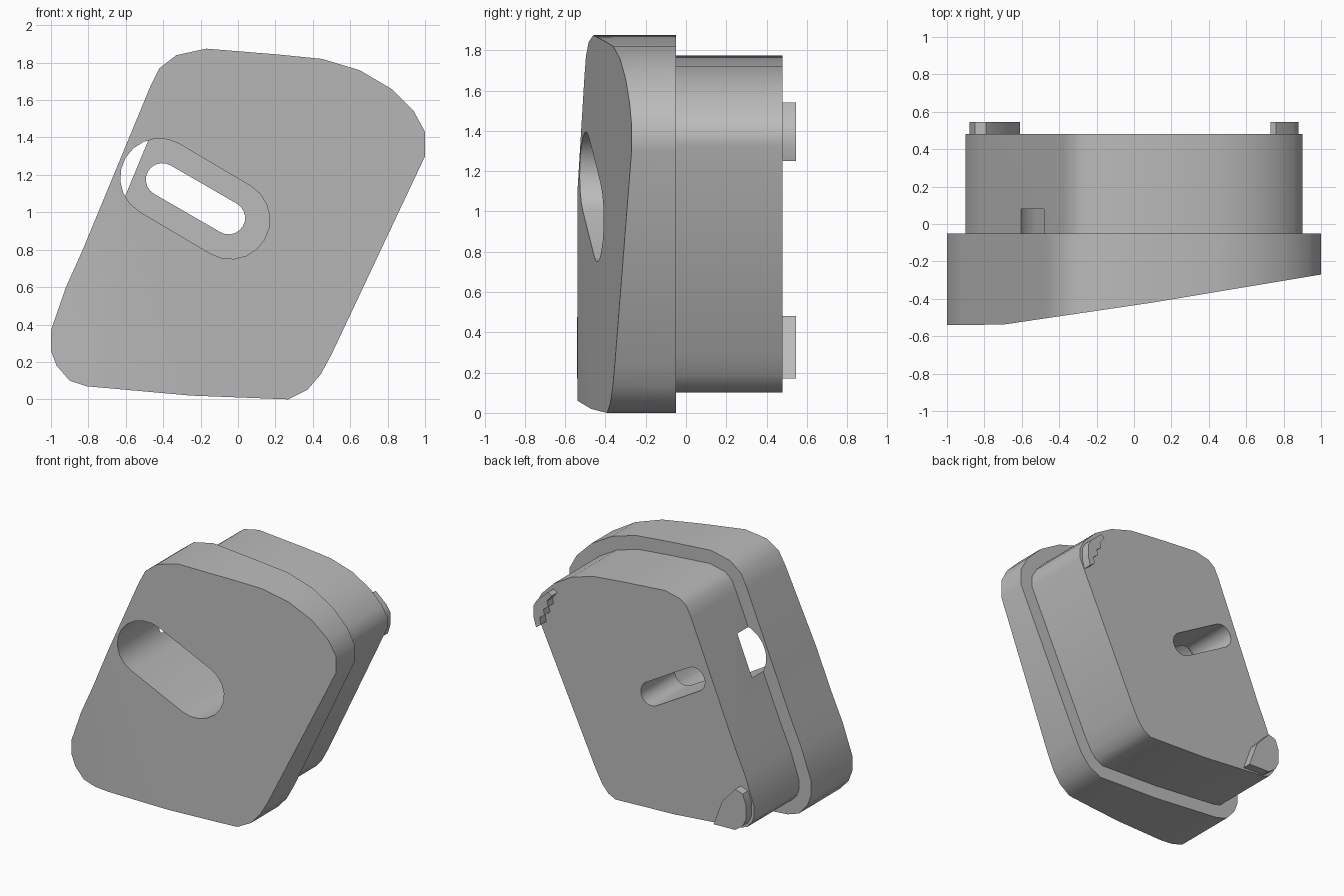
import bpy, bmesh, math
from mathutils import Vector

cube = bpy.data.objects.get("Cube")
if cube:
    bpy.data.objects.remove(cube, do_unlink=True)

grey = bpy.data.materials.new("plain grey")
grey.use_nodes = True
grey.diffuse_color = (0.5, 0.5, 0.5, 1)
grey.node_tree.nodes["Principled BSDF"].inputs["Base Color"].default_value = (0.5, 0.5, 0.5, 1)

# Slanted outline with rounded corners, anticlockwise as (x, z)
OUTLINE = [Vector(p) for p in (
    (-1, 0.37), (-1, 0.26), (-0.97, 0.18), (-0.9, 0.1), (-0.81, 0.07),
    (-0.25, 0.02), (0.27, 0), (0.37, 0.05), (0.44, 0.13), (0.5, 0.24),
    (1, 1.3), (1, 1.43), (0.94, 1.54), (0.82, 1.66), (0.65, 1.76), (0.45, 1.82),
    (0.2, 1.845), (-0.17, 1.875), (-0.33, 1.84), (-0.42, 1.77), (-0.47, 1.67),
    (-0.83, 0.8), (-0.92, 0.6))]

# Front face depth along x
SLOPE = [(-1, -0.54), (-0.7, -0.538), (0.1, -0.42), (1, -0.27)]


def inset(points, dist):
    """Move every side of a closed outline inward by dist."""
    result = []
    for i, p in enumerate(points):
        a = (p - points[i - 1]).normalized()
        b = (points[(i + 1) % len(points)] - p).normalized()
        na, nb = Vector((-a.y, a.x)), Vector((-b.y, b.x))
        result.append(p + (na + nb) * dist / (1 + na.dot(nb)))
    return result


def slot(start, end, radius, steps=10):
    """Round-ended slot outline between two centres."""
    a, b = Vector(start), Vector(end)
    heading = math.atan2(b.y - a.y, b.x - a.x)
    points = []
    for centre, turn in ((b, -math.pi / 2), (a, math.pi / 2)):
        for i in range(steps + 1):
            t = heading + turn + math.pi * i / steps
            points.append(centre + radius * Vector((math.cos(t), math.sin(t))))
    return points


def prism(name, points, front, back):
    """Extrude an (x, z) outline from front to back along y."""
    bm = bmesh.new()
    face = bm.faces.new([bm.verts.new((p[0], front, p[1])) for p in points])
    new = bmesh.ops.extrude_face_region(bm, geom=[face])["geom"]
    for v in new:
        if isinstance(v, bmesh.types.BMVert):
            v.co.y = back
    bmesh.ops.recalc_face_normals(bm, faces=bm.faces)
    mesh = bpy.data.meshes.new(name)
    bm.to_mesh(mesh)
    bm.free()
    mesh.materials.append(grey)
    obj = bpy.data.objects.new(name, mesh)
    bpy.context.collection.objects.link(obj)
    return obj


def slope_front(obj, front):
    """Bend the front face to follow the depth profile."""
    bm = bmesh.new()
    bm.from_mesh(obj.data)
    for x, _ in SLOPE[1:-1]:
        bmesh.ops.bisect_plane(bm, geom=bm.verts[:] + bm.edges[:] + bm.faces[:],
                               plane_co=(x, 0, 0), plane_no=(1, 0, 0))
    for v in bm.verts:
        if abs(v.co.y - front) < 0.001:
            for (x0, y0), (x1, y1) in zip(SLOPE, SLOPE[1:]):
                if x0 - 0.001 <= v.co.x <= x1 + 0.001:
                    v.co.y = y0 + (y1 - y0) * (v.co.x - x0) / (x1 - x0)
                    break
    bm.to_mesh(obj.data)
    bm.free()


def activate(obj):
    bpy.ops.object.select_all(action="DESELECT")
    obj.select_set(True)
    bpy.context.view_layer.objects.active = obj


def cut(obj, cutter):
    mod = obj.modifiers.new("cut", "BOOLEAN")
    mod.operation = "DIFFERENCE"
    mod.solver = "EXACT"
    mod.object = cutter
    activate(obj)
    bpy.ops.object.modifier_apply(modifier=mod.name)


# Main parts
front_plate = prism("front_plate", OUTLINE, -0.6, -0.05)
slope_front(front_plate, -0.6)
rear_body = prism("rear_body", inset(OUTLINE, 0.1), -0.05, 0.48)

# Wide pocket breaks out through the body's side; narrow slot goes right through
pocket = prism("pocket_cutter", slot((-0.42, 1.185), (-0.04, 0.96), 0.21), -0.8, 0.08)
through = prism("slot_cutter", slot((-0.405, 1.175), (-0.05, 0.97), 0.088), -0.8, 0.8)
cut(front_plate, pocket)
cut(rear_body, pocket)
cut(rear_body, through)
for helper in (pocket, through):
    bpy.data.objects.remove(helper, do_unlink=True)

# Raised feet on two opposite back corners
lower_foot = prism("lower_foot", [
    (-0.61, 0.17), (-0.68, 0.36), (-0.79, 0.48), (-0.85, 0.46), (-0.88, 0.38),
    (-0.88, 0.28), (-0.85, 0.22), (-0.79, 0.175)], 0.47, 0.545)
upper_foot = prism("upper_foot", [
    (0.86, 1.25), (0.88, 1.32), (0.88, 1.41), (0.85, 1.46), (0.76, 1.54),
    (0.73, 1.52), (0.77, 1.47), (0.76, 1.43), (0.8, 1.4), (0.79, 1.36),
    (0.83, 1.33), (0.82, 1.28)], 0.47, 0.545)

for part in (front_plate, rear_body, lower_foot, upper_foot):
    activate(part)
    bpy.ops.object.shade_smooth_by_angle(angle=math.radians(32))
